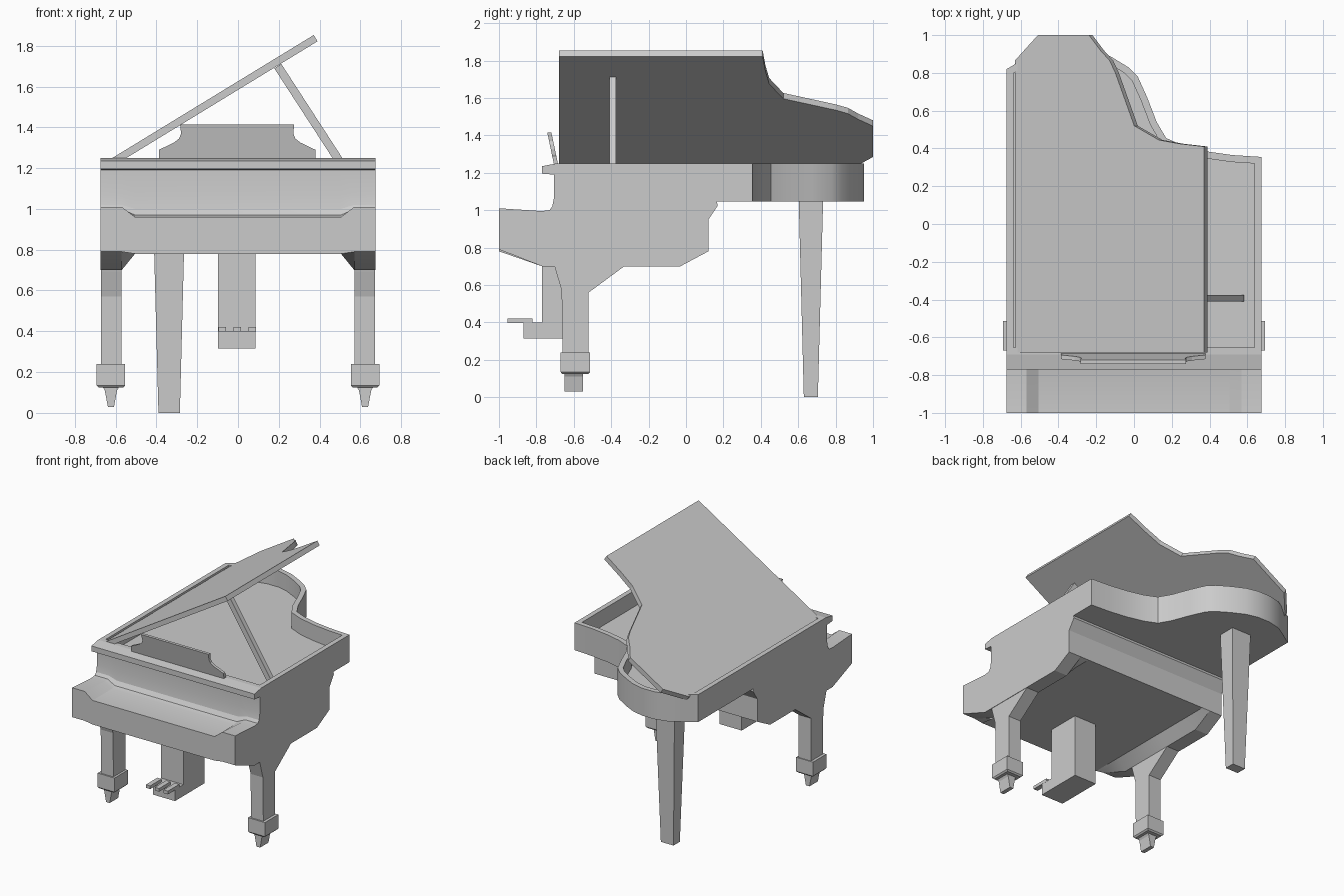
import bpy, bmesh, math
from mathutils import Matrix, Vector

if "Cube" in bpy.data.objects:
    bpy.data.objects.remove(bpy.data.objects["Cube"])


def finish(bm, name, smooth=None):
    bmesh.ops.recalc_face_normals(bm, faces=bm.faces)
    me = bpy.data.meshes.new(name)
    bm.to_mesh(me)
    bm.free()
    ob = bpy.data.objects.new(name, me)
    bpy.context.collection.objects.link(ob)
    if smooth:
        bpy.ops.object.select_all(action='DESELECT')
        ob.select_set(True)
        bpy.context.view_layer.objects.active = ob
        bpy.ops.object.shade_smooth_by_angle(angle=math.radians(smooth))
    return ob


def loft(name, rings, smooth=None):
    """Skin a list of equal-length point rings and cap both ends."""
    bm = bmesh.new()
    vs = [[bm.verts.new(p) for p in r] for r in rings]
    n = len(vs[0])
    for a, b in zip(vs, vs[1:]):
        for i in range(n):
            bm.faces.new((a[i], a[(i + 1) % n], b[(i + 1) % n], b[i]))
    bm.faces.new(vs[0])
    bm.faces.new(vs[-1])
    return finish(bm, name, smooth)


def extrude_x(name, yz, x0, x1):
    return loft(name, [[(x, y, z) for y, z in yz] for x in (x0, x1)])


def rect(x0, x1, y0, y1, z):
    return [(x0, y0, z), (x1, y0, z), (x1, y1, z), (x0, y1, z)]


def box(name, x0, x1, y0, y1, z0, z1):
    return loft(name, [rect(x0, x1, y0, y1, z0), rect(x0, x1, y0, y1, z1)])


# Keyboard body: side profile at the cheeks, and a shallower one in the middle
shared = [(.12, .78), (.12, .95), (.17, 1.025), (.165, 1.045), (-.69, 1.045),
          (-.69, 1.25), (-.77, 1.235), (-.77, 1.195), (-.705, 1.19), (-.705, 1.07)]
cheek = [(-1, .79), (-.77, .70), (-.33, .70), (-.03, .70)] + shared + \
        [(-.715, 1.02), (-.73, 1.0), (-.77, .995), (-1, 1.01)]
middle = [(-1, .78), (-.77, .78), (-.33, .78), (-.03, .78)] + shared + \
         [(-.715, 1.0), (-.735, .97), (-.77, .96), (-1, .96)]
sections = [(-.675, cheek), (-.57, cheek), (-.505, middle),
            (.505, middle), (.57, cheek), (.675, cheek)]
loft("keyboard_body", [[(x, y, z) for y, z in prof] for x, prof in sections], 25)

# Curved case: a tray with a thin rim and sunken soundboard
plan = [(-.675, -.69), (.675, -.69), (.675, .355), (.52, .365), (.38, .385), (.26, .415),
        (.17, .455), (.12, .54), (.07, .67), (.02, .78), (-.03, .83), (-.12, .885),
        (-.21, .93), (-.3, .953), (-.4, .953), (-.5, .93), (-.59, .875), (-.64, .84),
        (-.675, .82)]
bm = bmesh.new()
base = bm.faces.new([bm.verts.new((x, y, 1.045)) for x, y in plan])
ext = bmesh.ops.extrude_face_region(bm, geom=[base], use_keep_orig=True)
top = [g for g in ext["geom"] if isinstance(g, bmesh.types.BMFace)]
bmesh.ops.translate(bm, vec=(0, 0, .205), verts=top[0].verts[:])
bmesh.ops.recalc_face_normals(bm, faces=bm.faces)
bmesh.ops.inset_region(bm, faces=top, thickness=.037, use_even_offset=True)
ext = bmesh.ops.extrude_face_region(bm, geom=top)
bmesh.ops.delete(bm, geom=[f for f in top if f.is_valid], context='FACES_ONLY')
bmesh.ops.translate(bm, vec=(0, 0, -.12),
                    verts=[g for g in ext["geom"] if isinstance(g, bmesh.types.BMVert)])
finish(bm, "curved_case", 35)

# Raised lid, drawn flat in its own plane and tilted about the left hinge
tilt, hinge = math.radians(31.4), Vector((-.612, 0, 1.21))
lid_plan = [(-.612, -.68), (.39, -.68), (.39, .41), (.26, .425), (.15, .445), (.02, .52),
            (-.03, .66), (-.08, .80), (-.11, .865), (-.16, .92), (-.22, 1.0), (-.49, 1.0),
            (-.612, .865)]
place = Matrix.Translation(hinge) @ Matrix.Rotation(-tilt, 4, 'Y')
loft("lid", [[place @ Vector(((x - hinge.x) / math.cos(tilt), y, t)) for x, y in lid_plan]
             for t in (0, .036)])

# Lid prop
loft("lid_prop", [[(x + dx, y, z + dz) for dx, dz, y in
                   ((-.017, -.011, -.41), (.017, .011, -.41),
                    (.017, .011, -.375), (-.017, -.011, -.375))]
                  for x, z in ((.195, 1.70), (.565, 1.13))])

# Leaning music desk with stepped ends
half = [(.383, 1.24), (.383, 1.29), (.31, 1.325), (.285, 1.345), (.275, 1.37), (.28, 1.415)]
desk = half + [(-x, z) for x, z in reversed(half)]
loft("music_desk", [[(x - .004, -.705 + d - (z - 1.24) * .21, z) for x, z in desk]
                    for d in (0, .022)])

# Front legs with bracket tops, ankle blocks and tapered feet
leg = [(-.705, .71), (-.70, .69), (-.665, .57), (-.66, .22), (-.52, .22),
       (-.52, .56), (-.33, .70), (-.33, .71)]
for side, s in (("left", -1), ("right", 1)):
    extrude_x("front_leg_" + side, leg, s * .57, s * .672)
    c = s * .623
    loft("leg_block_" + side, [rect(c - w, c + w, -.592 - d, -.592 + d, z) for w, d, z in
                               ((.06, .07, .125), (.07, .079, .135), (.07, .079, .24))])
    loft("leg_foot_" + side, [rect(c - w, c + w, -.65, -.55, z) for w, z in
                              ((.015, .03), (.03, .11), (.042, .13))])

# Rear leg
loft("rear_leg", [rect(-.39, -.285, .63, .705, 0), rect(-.418, -.258, .603, .733, 1.05)])

# Pedal box and pedals
extrude_x("pedal_box", [(-.87, .315), (-.52, .315), (-.52, .79), (-.77, .79),
                        (-.77, .40), (-.87, .40)], -.097, .087)
for i, x in enumerate((-.077, -.003, .07)):
    box(f"pedal_{i + 1}", x - .018, x + .018, -.955, -.82, .398, .422)
